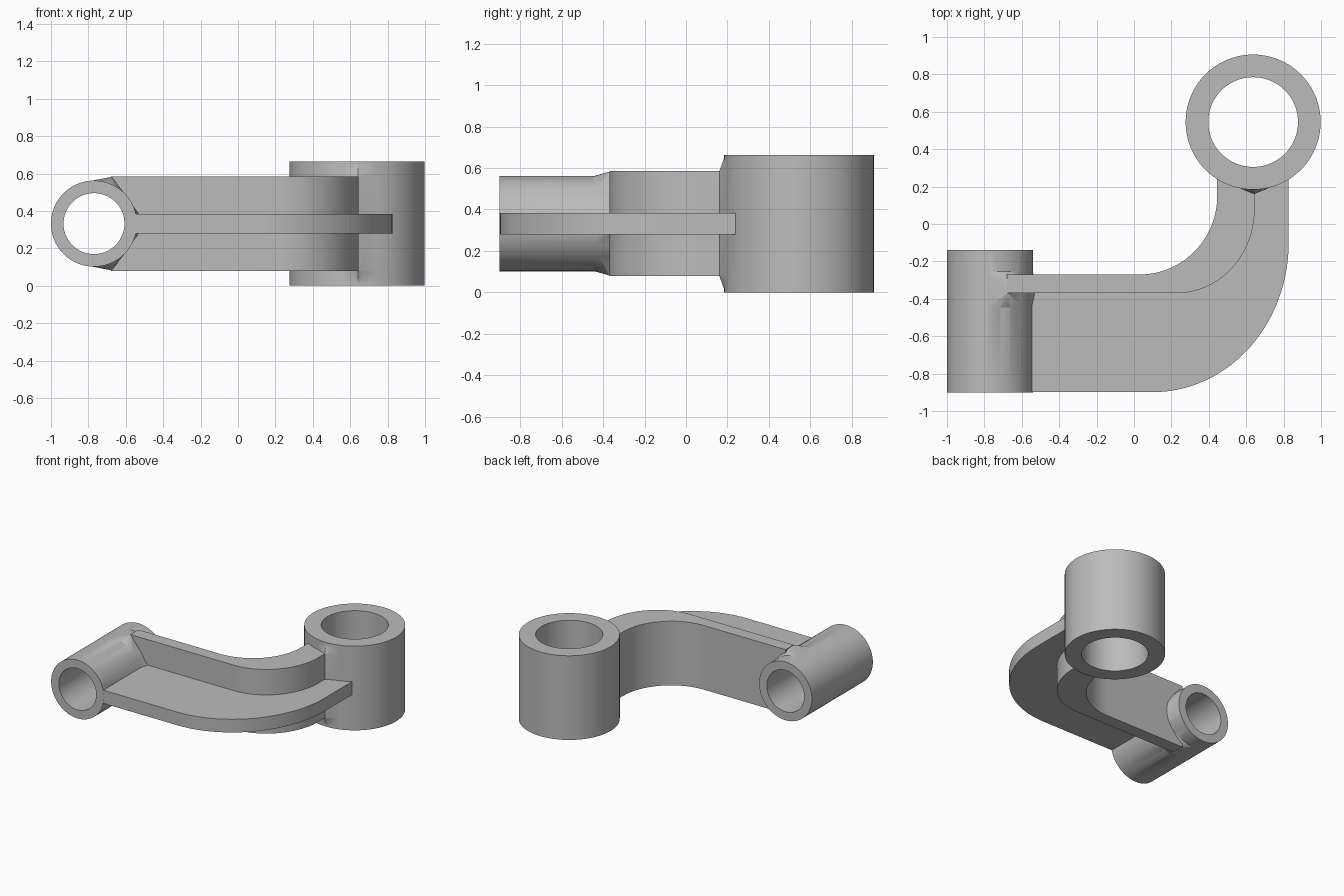
import bpy, bmesh
from math import pi, sin, cos, radians
from mathutils import Vector, Matrix

if "Cube" in bpy.data.objects:
    bpy.data.objects.remove(bpy.data.objects["Cube"], do_unlink=True)

grey = bpy.data.materials.new("cast grey")
grey.use_nodes = True
grey.diffuse_color = (0.5, 0.5, 0.5, 1)
grey.node_tree.nodes["Principled BSDF"].inputs["Base Color"].default_value = grey.diffuse_color

MID = 0.332                      # height of the arm's centre plane
BOSS = Vector((0.637, 0.545, 0))
TUBE_X = -0.77


def finish(name, bm):
    bmesh.ops.recalc_face_normals(bm, faces=bm.faces)
    mesh = bpy.data.meshes.new(name)
    bm.to_mesh(mesh)
    bm.free()
    mesh.materials.append(grey)
    obj = bpy.data.objects.new(name, mesh)
    bpy.context.collection.objects.link(obj)
    return obj


def cylinder(name, radius, length, centre, along_y=False):
    bm = bmesh.new()
    turn = Matrix.Rotation(pi / 2, 4, 'X') if along_y else Matrix()
    bmesh.ops.create_cone(bm, cap_ends=True, segments=80, radius1=radius, radius2=radius,
                          depth=length, matrix=Matrix.Translation(centre) @ turn)
    return finish(name, bm)


def prism(name, outline, half_height):
    bm = bmesh.new()
    face = bm.faces.new([bm.verts.new((x, y, MID - half_height)) for x, y in outline])
    out = bmesh.ops.extrude_face_region(bm, geom=[face])
    verts = [g for g in out["geom"] if isinstance(g, bmesh.types.BMVert)]
    bmesh.ops.translate(bm, verts=verts, vec=(0, 0, 2 * half_height))
    return finish(name, bm)


def hull(name, points):
    bm = bmesh.new()
    for p in points:
        bm.verts.new(p)
    out = bmesh.ops.convex_hull(bm, input=bm.verts)
    loose = {g for g in out["geom_interior"] + out["geom_unused"]
             if isinstance(g, bmesh.types.BMVert)}
    bmesh.ops.delete(bm, geom=list(loose), context='VERTS')
    return finish(name, bm)


def bend(cx, cy, rx, ry, steps=28):
    """Quarter turn from heading +x to heading +y."""
    return [(cx + rx * sin(a), cy - ry * cos(a))
            for a in (radians(90 * i / steps) for i in range(steps + 1))]


def combine(target, other, operation):
    mod = target.modifiers.new(operation, 'BOOLEAN')
    mod.operation = operation
    mod.solver = 'EXACT'
    mod.object = other
    bpy.context.view_layer.objects.active = target
    bpy.ops.object.modifier_apply(modifier=mod.name)
    bpy.data.objects.remove(other, do_unlink=True)


# Upright boss, lying tube
body = cylinder("bracket_arm", 0.361, 0.664, BOSS + Vector((0, 0, MID)))
tube = cylinder("tube", 0.23, 0.76, (TUBE_X, -0.52, MID), True)

# Tall curved wall joining both
wall_front = [(-0.68, -0.37)] + bend(0.225, 0.08, 0.42, 0.45) + [(0.645, 0.28)]
wall_back = [(-0.68, -0.27)] + bend(0.03, 0.15, 0.415, 0.42) + [(0.445, 0.28)]
wall = prism("wall", wall_front + wall_back[::-1], 0.253)

# Flat rib along the middle of the wall
rib_front = [(-0.57, -0.899)] + bend(0.1, -0.1, 0.727, 0.799) + [(0.827, 0.28)]
rib_back = [(-0.57, -0.32)] + bend(0.15, 0.1, 0.4, 0.42) + [(0.55, 0.28)]
rib = prism("rib", rib_front + rib_back[::-1], 0.052)

# Blend between tube and wall
ring = [(TUBE_X + 0.228 * cos(a), y, MID + 0.228 * sin(a))
        for y in (-0.45, -0.25) for a in (2 * pi * i / 48 for i in range(48))]
corners = [(x, y, MID + s * h) for x, h in ((-0.675, 0.25), (-0.53, 0.05))
           for y in (-0.371, -0.3) for s in (-1, 1)]
tube_blend = hull("tube_blend", ring + corners)

# Slight flare of the boss where the wall enters
flare = [(x, y, MID + s * h) for s in (-1, 1)
         for x, y, h in ((0.447, 0.24, 0.25), (0.643, 0.16, 0.25), (0.822, 0.235, 0.25),
                         (0.447, 0.25, 0.325), (0.64, 0.187, 0.325), (0.822, 0.25, 0.325))]
boss_blend = hull("boss_blend", flare)

for part in (tube, wall, rib, tube_blend, boss_blend):
    combine(body, part, 'UNION')

# Through bores
combine(body, cylinder("boss_bore", 0.24, 2, BOSS + Vector((0, 0, MID))), 'DIFFERENCE')
combine(body, cylinder("tube_bore", 0.163, 1.2, (TUBE_X, -0.52, MID), True), 'DIFFERENCE')

bpy.ops.object.select_all(action='DESELECT')
body.select_set(True)
bpy.context.view_layer.objects.active = body
bpy.ops.object.shade_smooth_by_angle(angle=radians(25))
